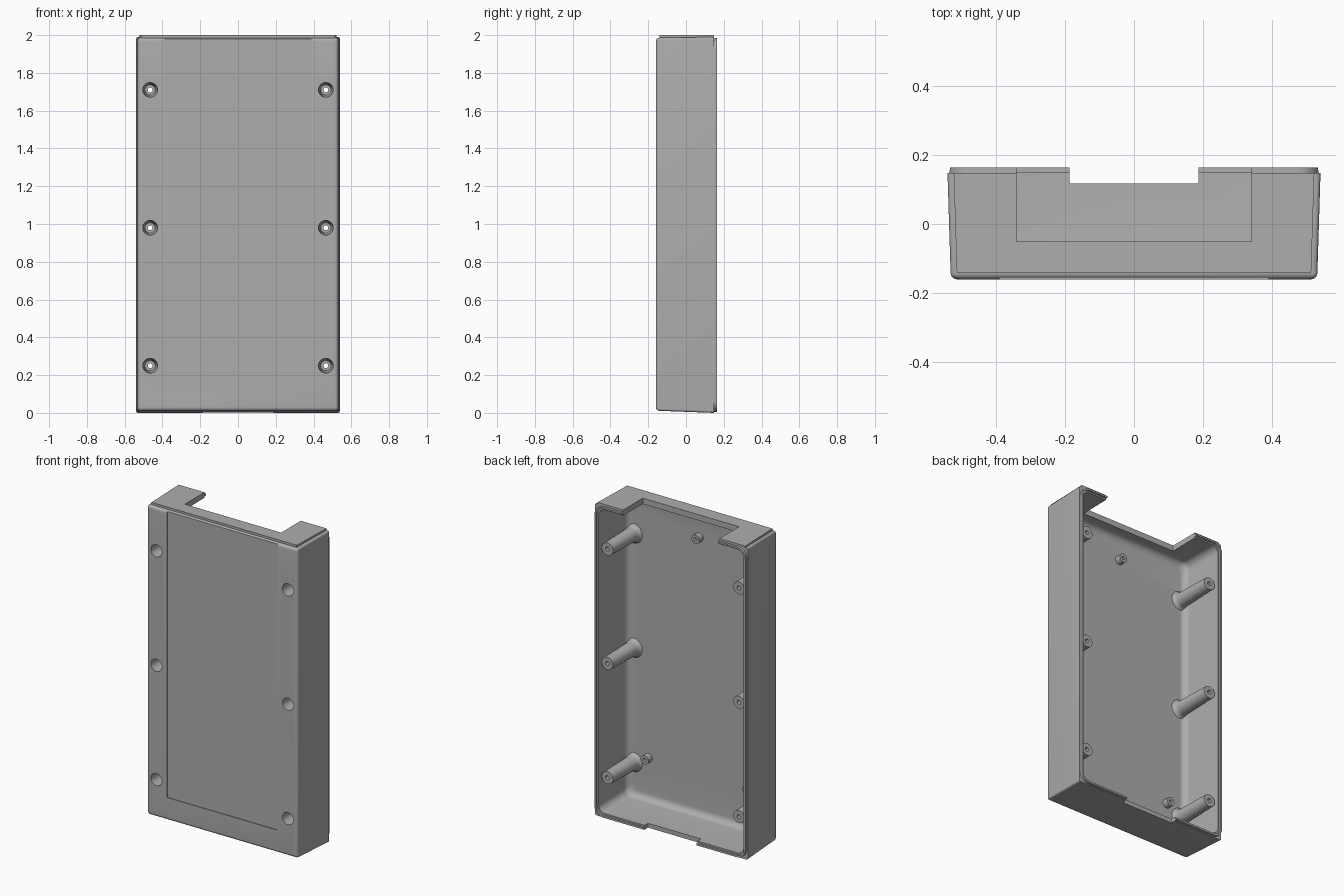
import bpy, bmesh, math

if "Cube" in bpy.data.objects:
    bpy.data.objects.remove(bpy.data.objects["Cube"])

grey = bpy.data.materials.new("grey plastic")
grey.diffuse_color = (0.42, 0.42, 0.42, 1)
grey.use_nodes = True
grey.node_tree.nodes["Principled BSDF"].inputs["Base Color"].default_value = grey.diffuse_color


def make(name, bm):
    bmesh.ops.recalc_face_normals(bm, faces=bm.faces)
    me = bpy.data.meshes.new(name)
    bm.to_mesh(me)
    bm.free()
    me.materials.append(grey)
    ob = bpy.data.objects.new(name, me)
    bpy.context.collection.objects.link(ob)
    return ob


def loft(name, rings):
    """Skin a list of equal-length point rings and cap both ends."""
    bm = bmesh.new()
    vs = [[bm.verts.new(p) for p in ring] for ring in rings]
    n = len(vs[0])
    for a, b in zip(vs, vs[1:]):
        for i in range(n):
            j = (i + 1) % n
            bm.faces.new((a[i], a[j], b[j], b[i]))
    bm.faces.new(vs[0])
    bm.faces.new(vs[-1])
    return make(name, bm)


def rounded(hx, z0, z1, r, y, seg=6):
    """Rounded rectangle in the xz plane."""
    pts = []
    for k, (cx, cz) in enumerate(((hx - r, z1 - r), (r - hx, z1 - r),
                                  (r - hx, z0 + r), (hx - r, z0 + r))):
        for i in range(seg + 1):
            a = math.pi / 2 * (k + i / seg)
            pts.append((cx + r * math.cos(a), y, cz + r * math.sin(a)))
    return pts


def lathe(name, x, z, profile, seg=32):
    """Solid of revolution about a y axis, profile = (radius, y)."""
    return loft(name, [[(x + r * math.cos(2 * math.pi * i / seg), y,
                         z + r * math.sin(2 * math.pi * i / seg))
                        for i in range(seg)] for r, y in profile])


def box(name, x0, x1, y0, y1, z0, z1):
    return loft(name, [[(x0, y, z0), (x1, y, z0), (x1, y, z1), (x0, y, z1)]
                       for y in (y0, y1)])


def combine(target, tool, op):
    mod = target.modifiers.new(op, 'BOOLEAN')
    mod.operation, mod.solver, mod.object = op, 'EXACT', tool
    bpy.context.view_layer.objects.active = target
    bpy.ops.object.modifier_apply(modifier=mod.name)
    bpy.data.objects.remove(tool)


# shell: drafted outside, stepped rim, rounded inside floor
rings = []
for i in range(6):
    a = math.pi / 2 * i / 5
    d = 0.018 * (1 - math.sin(a))
    rings.append(rounded(0.531 - d, 0.011 + d, 1.986 - d, 0.012,
                         -0.16 + 0.018 * (1 - math.cos(a))))
rings += [rounded(0.54, 0.0, 1.99, 0.012, 0.148),
          rounded(0.534, 0.006, 1.99 - 0.004, 0.06, 0.148),
          rounded(0.533, 0.006, 1.99 - 0.004, 0.06, 0.163),
          rounded(0.522, 0.018, 1.975, 0.05, 0.163),
          rounded(0.522, 0.018, 1.975, 0.05, 0.150),
          rounded(0.512, 0.028, 1.966, 0.045, 0.150)]
for i in range(7):
    a = math.pi / 2 * i / 6
    d = 0.04 * (1 - math.cos(a))
    rings.append(rounded(0.505 - d, 0.035 + d, 1.962 - d, 0.045,
                         -0.095 - 0.04 * math.sin(a)))
shell = loft("case_shell", rings)

# raised plate on the top end
plate = loft("top_plate", [[(-hx, y, 1.975), (hx, y, 1.975), (hx, y, 2.0), (-hx, y, 2.0)]
                           for hx, y in ((0.513, -0.14), (0.522, 0.148))])
combine(shell, plate, 'UNION')

# screw bosses with flared feet
screws = [(sx * 0.465, z) for sx in (-1, 1) for z in (0.25, 0.98, 1.71)]
for x, z in screws:
    combine(shell, lathe("boss", x, z, [(0.062, -0.145), (0.062, -0.135), (0.052, -0.127),
                                        (0.047, -0.115), (0.045, -0.1), (0.04, 0.13)]), 'UNION')

# small board standoffs
standoffs = [(0.0, 1.81), (-0.36, 0.305), (0.36, 0.305)]
for x, z in standoffs:
    combine(shell, lathe("standoff", x, z, [(0.028, -0.145), (0.028, -0.095)], 24), 'UNION')
    combine(shell, lathe("pilot_hole", x, z, [(0.011, -0.12), (0.011, -0.05)], 16), 'DIFFERENCE')

# tapered screw wells and through holes
for x, z in screws:
    combine(shell, lathe("well", x, z, [(0.041, -0.2), (0.039, -0.158), (0.027, 0.03),
                                        (0.013, 0.03), (0.013, 0.2)], 24), 'DIFFERENCE')

# cable openings in the two ends, shallow label recess on the front
combine(shell, box("top_opening", -0.34, 0.34, -0.05, 0.3, 1.9, 2.1), 'DIFFERENCE')
combine(shell, box("bottom_opening", -0.187, 0.187, 0.117, 0.3, -0.1, 0.1), 'DIFFERENCE')
combine(shell, box("label_recess", -0.39, 0.39, -0.2, -0.155, 0.155, 2.1), 'DIFFERENCE')

bpy.ops.object.select_all(action='DESELECT')
shell.select_set(True)
bpy.context.view_layer.objects.active = shell
bpy.ops.object.shade_smooth_by_angle(angle=math.radians(30))
